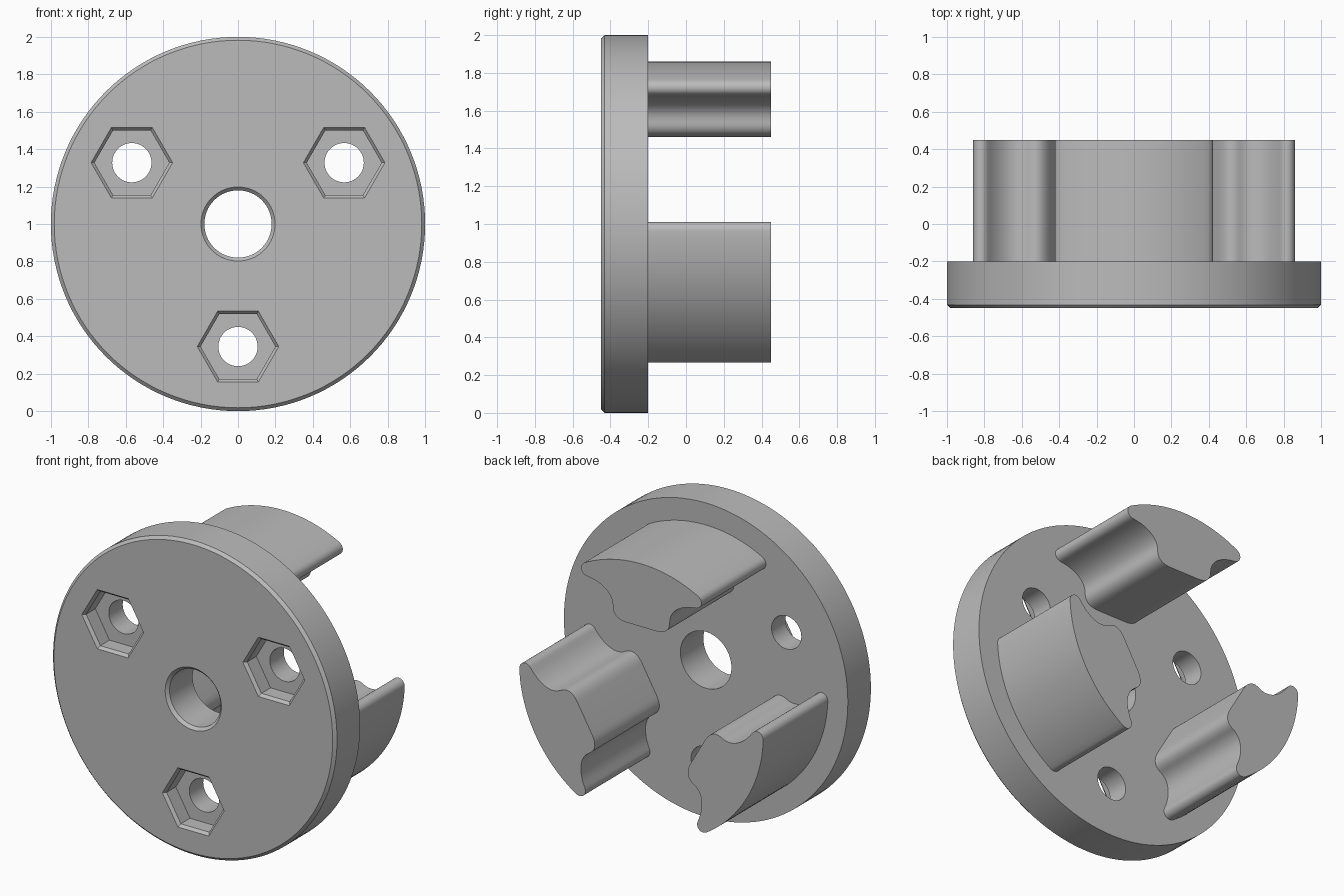
import bpy, bmesh, math
from mathutils import Vector
from mathutils.geometry import interpolate_bezier

cube = bpy.data.objects.get("Cube")
if cube:
    bpy.data.objects.remove(cube, do_unlink=True)

AXIS_Z = 1.0
FRONT, BACK, JAW_END = -0.45, -0.2, 0.45
CHAMFER = 0.018
BOLT_RADIUS = 0.655

grey = bpy.data.materials.new("plain grey")
grey.use_nodes = True
colour = (0.5, 0.5, 0.5, 1)
grey.diffuse_color = colour
grey.node_tree.nodes["Principled BSDF"].inputs["Base Color"].default_value = colour


def ring(radius, sides, cx=0, cz=0):
    """Regular outline in the x-z plane."""
    turn = 2 * math.pi / sides
    return [(cx + radius * math.cos(i * turn), cz + radius * math.sin(i * turn))
            for i in range(sides)]


def loft(name, sections):
    """Closed solid through (outline, y) sections with matching point counts."""
    bm = bmesh.new()
    rows = [[bm.verts.new((x, y, z + AXIS_Z)) for x, z in outline]
            for outline, y in sections]
    for a, b in zip(rows, rows[1:]):
        for i in range(len(a)):
            j = (i + 1) % len(a)
            bm.faces.new((a[i], a[j], b[j], b[i]))
    bm.faces.new(rows[0])
    bm.faces.new(rows[-1])
    bmesh.ops.recalc_face_normals(bm, faces=bm.faces)
    mesh = bpy.data.meshes.new(name)
    bm.to_mesh(mesh)
    bm.free()
    mesh.materials.append(grey)
    obj = bpy.data.objects.new(name, mesh)
    bpy.context.collection.objects.link(obj)
    return obj


def smooth(obj):
    bpy.ops.object.select_all(action="DESELECT")
    obj.select_set(True)
    bpy.context.view_layer.objects.active = obj
    bpy.ops.object.shade_smooth_by_angle(angle=math.radians(25))


def cut(target, cutter):
    mod = target.modifiers.new(cutter.name, "BOOLEAN")
    mod.operation, mod.solver, mod.object = "DIFFERENCE", "EXACT", cutter
    bpy.context.view_layer.objects.active = target
    bpy.ops.object.modifier_apply(modifier=mod.name)
    bpy.data.objects.remove(cutter, do_unlink=True)


# Round flange with a chamfered front rim
flange = loft("flange", [(ring(1 - CHAMFER, 128), FRONT),
                         (ring(1, 128), FRONT + CHAMFER),
                         (ring(1, 128), BACK)])

# Central bore with a chamfered mouth
bore = 0.18
cut(flange, loft("bore_cutter", [(ring(bore + 2 * CHAMFER, 64), FRONT - CHAMFER),
                                 (ring(bore, 64), FRONT + CHAMFER),
                                 (ring(bore, 64), BACK + 0.1)]))

# Three bolt holes with chamfered hexagonal nut pockets
for degrees in (30, 150, 270):
    a = math.radians(degrees)
    c = BOLT_RADIUS * math.cos(a), BOLT_RADIUS * math.sin(a)
    cut(flange, loft("pocket_cutter", [(ring(0.236, 6, *c), FRONT - CHAMFER),
                                       (ring(0.2, 6, *c), FRONT + CHAMFER),
                                       (ring(0.2, 6, *c), FRONT + 0.11)]))
    cut(flange, loft("hole_cutter", [(ring(0.105, 48, *c), FRONT - 0.1),
                                     (ring(0.105, 48, *c), BACK + 0.1)]))
smooth(flange)

# Half outline of a jaw: rounded nose, hollow flank, rounded tip, outer arc
curves = [((0.10, 0.46), (0.17, 0.46), (0.20, 0.49), (0.20, 0.54)),
          ((0.20, 0.54), (0.20, 0.62), (0.28, 0.67), (0.38, 0.68)),
          ((0.38, 0.68), (0.43, 0.685), (0.437, 0.74), (0.40, 0.761))]
half = []
for p, h1, h2, q in curves:
    points = interpolate_bezier(Vector(p), Vector(h1), Vector(h2), Vector(q), 13)
    half += [(v[0], v[1]) for v in points[:-1]]
start = math.atan2(0.761, 0.40)
for i in range(12):
    a = start + (math.pi / 2 - start) * i / 12
    half.append((0.86 * math.cos(a), 0.86 * math.sin(a)))
outline = half + [(0, 0.86)] + [(-x, z) for x, z in reversed(half)]

# Three driving jaws around the back of the flange
for name, degrees in (("top_jaw", 0), ("right_jaw", 120), ("left_jaw", 240)):
    c, s = math.cos(math.radians(degrees)), math.sin(math.radians(degrees))
    turned = [(x * c - z * s, x * s + z * c) for x, z in outline]
    smooth(loft(name, [(turned, BACK - 0.005), (turned, JAW_END)]))
